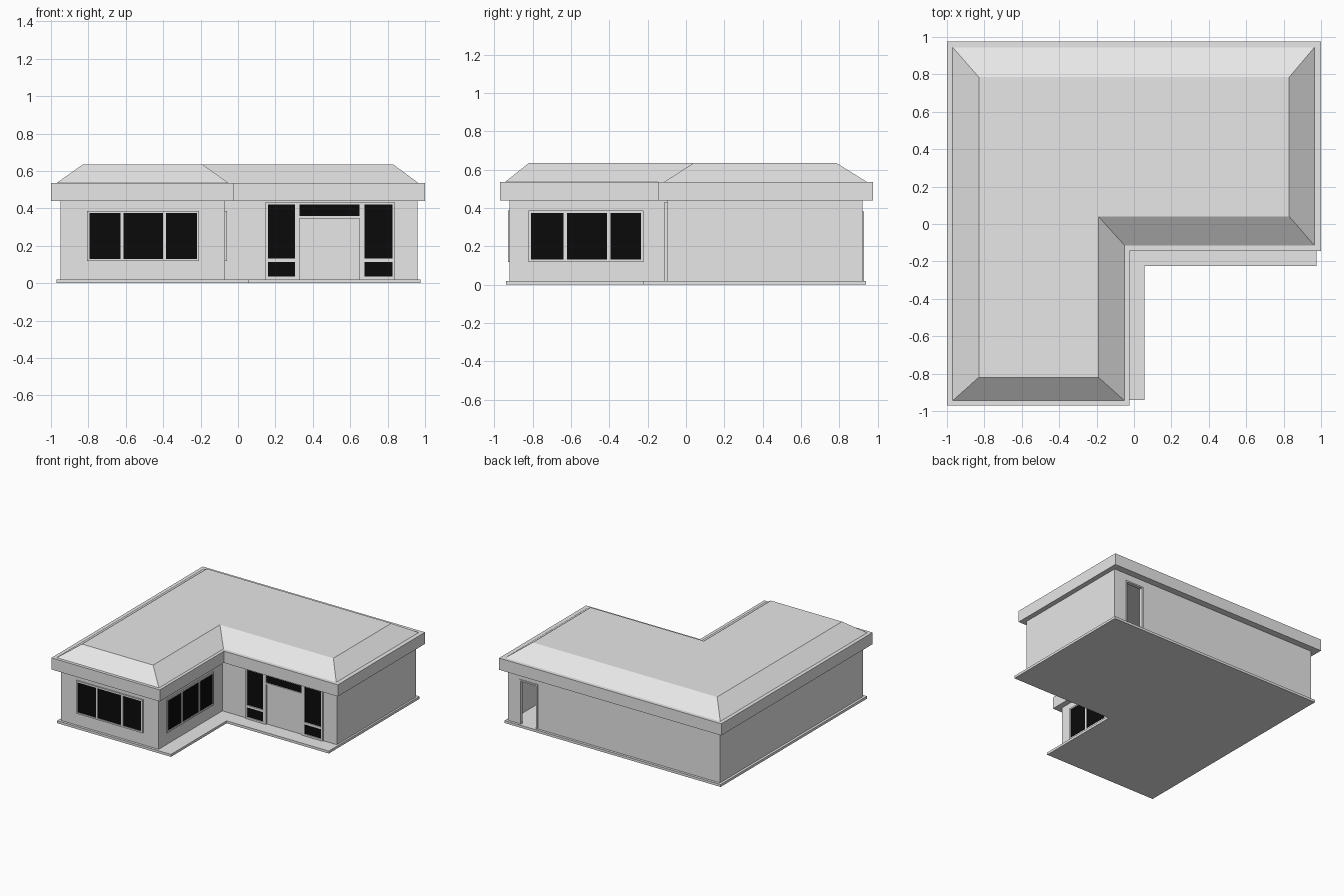
import bpy
import bmesh

if "Cube" in bpy.data.objects:
    bpy.data.objects.remove(bpy.data.objects["Cube"], do_unlink=True)


def make_material(name, value):
    mat = bpy.data.materials.new(name)
    mat.use_nodes = True
    color = (value, value, value, 1)
    mat.diffuse_color = color
    mat.node_tree.nodes["Principled BSDF"].inputs["Base Color"].default_value = color
    return mat


GREY = make_material("light_grey", 0.8)
BLACK = make_material("black_glass", 0.003)


def finish(name, bm, mat):
    bmesh.ops.recalc_face_normals(bm, faces=bm.faces)
    mesh = bpy.data.meshes.new(name)
    bm.to_mesh(mesh)
    bm.free()
    mesh.materials.append(mat)
    obj = bpy.data.objects.new(name, mesh)
    bpy.context.collection.objects.link(obj)
    return obj


def l_ring(x0, x1, y0, y1, xi, yi, z):
    """L-shaped outline with its notch at the front left corner."""
    plan = [(x0, y0), (xi, y0), (xi, yi), (x1, yi), (x1, y1), (x0, y1)]
    return [(x, y, z) for x, y in plan]


def loft(name, rings, mat, closed=False):
    """Skin successive outlines; cap the ends, or join last to first."""
    bm = bmesh.new()
    loops = [[bm.verts.new(p) for p in ring] for ring in rings]
    pairs = list(zip(loops, loops[1:]))
    if closed:
        pairs.append((loops[-1], loops[0]))
    else:
        bm.faces.new(loops[0][::-1])
        bm.faces.new(loops[-1])
    for a, b in pairs:
        for i in range(len(a)):
            j = (i + 1) % len(a)
            bm.faces.new((a[i], a[j], b[j], b[i]))
    return finish(name, bm, mat)


def add_box(bm, lo, hi):
    verts = bmesh.ops.create_cube(bm, size=1)["verts"]
    for v in verts:
        for k in range(3):
            v.co[k] = hi[k] if v.co[k] > 0 else lo[k]


def panels(name, wall, rects, depth, mat):
    """Thin plates (a0, a1, z0, z1) standing proud of a wall (axis, position, side)."""
    axis, pos, side = wall
    near, far = sorted((pos - side * 0.003, pos + side * depth))
    bm = bmesh.new()
    for a0, a1, z0, z1 in rects:
        if axis == "y":
            add_box(bm, (a0, near, z0), (a1, far, z1))
        else:
            add_box(bm, (near, a0, z0), (far, a1, z1))
    return finish(name, bm, mat)


# Floor slab with the porch step
slab = (-0.97, 0.975, -0.94, 0.94, 0.055, -0.225)
loft("floor_slab", [l_ring(*slab, 0), l_ring(*slab, 0.02)], GREY)

# Hollow walls
T = 0.02
outer = (-0.95, 0.96, -0.92, 0.92, -0.07, -0.10)
inner = (-0.95 + T, 0.96 - T, -0.92 + T, 0.92 - T, -0.07 - T, -0.10 + T)
walls = loft("walls", [l_ring(*outer, 0.02), l_ring(*outer, 0.44),
                       l_ring(*inner, 0.44), l_ring(*inner, 0.02)], GREY, closed=True)

# Open back doorway
bm = bmesh.new()
add_box(bm, (0.70, 0.85, 0.0), (0.84, 0.97, 0.37))
cutter = finish("doorway_cutter", bm, GREY)
cutter.hide_render = True
cut = walls.modifiers.new("doorway", "BOOLEAN")
cut.operation = "DIFFERENCE"
cut.solver = "EXACT"
cut.object = cutter
bpy.context.view_layer.objects.active = walls
walls.select_set(True)
bpy.ops.object.modifier_apply(modifier=cut.name)
bpy.data.objects.remove(cutter, do_unlink=True)
panels("back_door_frame", ("y", 0.92, 1),
       [(0.688, 0.70, 0.02, 0.382), (0.84, 0.852, 0.02, 0.382), (0.70, 0.84, 0.37, 0.382)],
       0.008, GREY)

# Roof: deep fascia, flat rim, hipped slopes and flat top
eave = (-1.0, 1.0, -0.97, 0.975, -0.025, -0.145)
loft("roof", [l_ring(*eave, 0.44), l_ring(*eave, 0.535),
              l_ring(-0.97, 0.965, -0.945, 0.945, -0.05, -0.115, 0.535),
              l_ring(-0.83, 0.83, -0.82, 0.785, -0.19, 0.04, 0.635)], GREY)


# Three-pane windows on the wing
def window(name, wall, a0, a1, mullions):
    z0, z1, w = 0.13, 0.375, 0.012
    panels(name + "_glass", wall, [(a0, a1, z0, z1)], 0.004, BLACK)
    bars = [(a0 - w, a0, z0 - w, z1 + w), (a1, a1 + w, z0 - w, z1 + w),
            (a0, a1, z0 - w, z0), (a0, a1, z1, z1 + w)]
    bars += [(m - 0.008, m + 0.008, z0, z1) for m in mullions]
    panels(name + "_frame", wall, bars, 0.01, GREY)


window("front_window", ("y", -0.92, -1), -0.795, -0.22, (-0.62, -0.393))
window("side_window", ("x", -0.07, 1), -0.81, -0.235, (-0.63, -0.403))

# Entrance with side lights and transom
entry = ("y", -0.10, -1)
side_lights = [(0.16, 0.305), (0.675, 0.825)]
panels("entrance_glass", entry,
       [(a, b, 0.03, 0.42) for a, b in side_lights] + [(0.33, 0.65, 0.36, 0.42)], 0.004, BLACK)
panels("front_door", entry, [(0.335, 0.645, 0.025, 0.342)], 0.006, GREY)
posts = [(0.145, 0.16), (0.305, 0.33), (0.65, 0.675), (0.825, 0.84)]
frame = [(a, b, 0.02, 0.432) for a, b in posts]
for a, b in side_lights:
    frame += [(a, b, 0.02, 0.035), (a, b, 0.114, 0.132), (a, b, 0.42, 0.432)]
frame += [(0.33, 0.65, 0.345, 0.36), (0.33, 0.65, 0.42, 0.432)]
panels("entrance_frame", entry, frame, 0.012, GREY)
